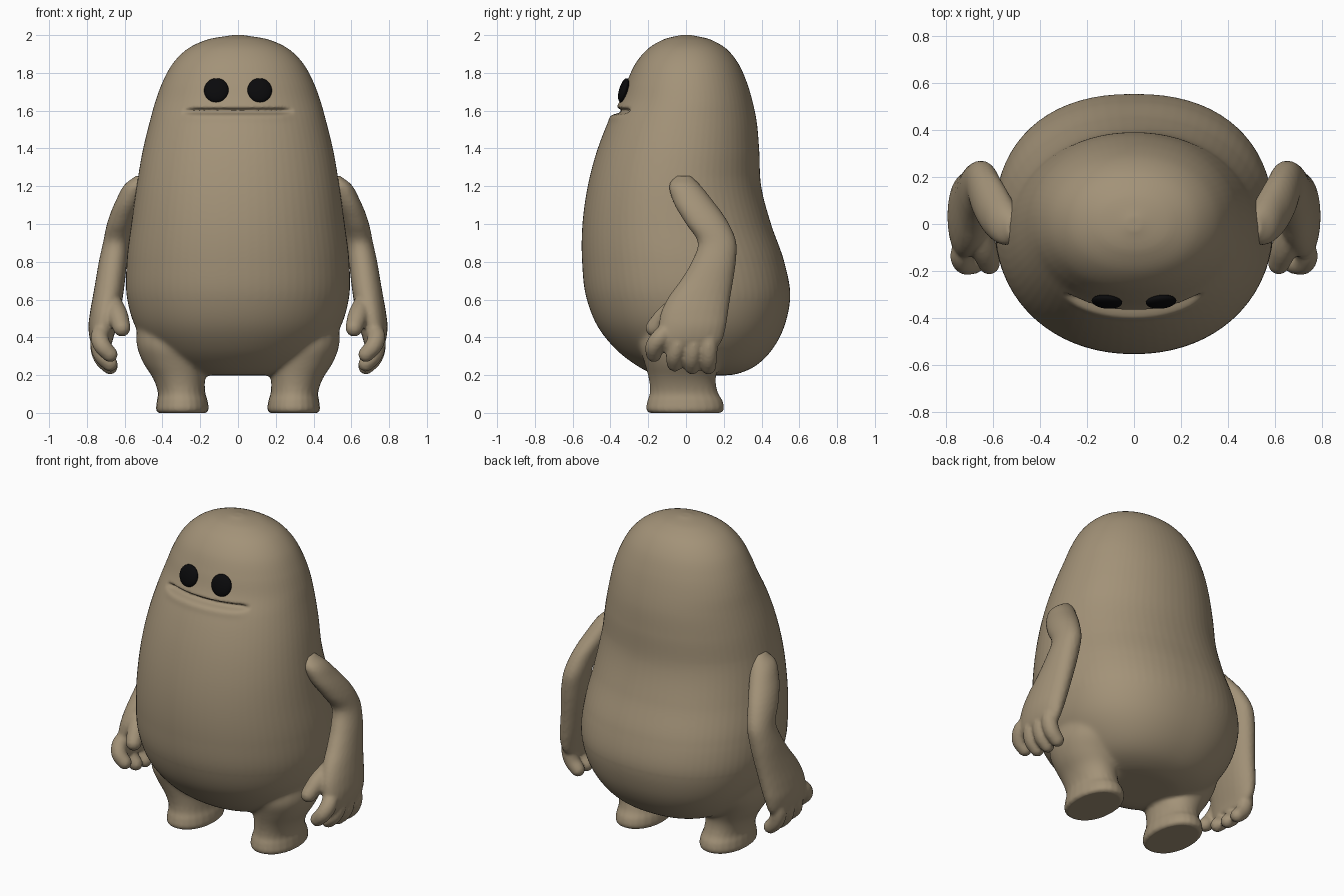
import bpy, math
from mathutils import Vector

if "Cube" in bpy.data.objects:
    bpy.data.objects.remove(bpy.data.objects["Cube"])


def material(name, color):
    m = bpy.data.materials.new(name)
    m.diffuse_color = (*color, 1)
    m.use_nodes = True
    m.node_tree.nodes["Principled BSDF"].inputs["Base Color"].default_value = m.diffuse_color
    return m


TAN = material("tan skin", (0.365, 0.289, 0.188))
BLACK = material("black eyes", (0.003, 0.003, 0.0035))


def smooth_keys(keys, n):
    """Smooth resampling of equal-length tuples, with slopes weighted by key spacing."""
    last = len(keys) - 1
    dist = [max(math.dist(keys[i], keys[i + 1]), 1e-4) for i in range(last)]

    def slope(i, c):
        if i in (0, last):
            j = min(i, last - 1)
            return (keys[j + 1][c] - keys[j][c]) / dist[j]
        a, b = dist[i - 1], dist[i]
        return ((keys[i][c] - keys[i - 1][c]) / a * b + (keys[i + 1][c] - keys[i][c]) / b * a) / (a + b)

    out = []
    for i in range(last):
        for s in range(n):
            t, h, row = s / n, dist[i], []
            for c in range(len(keys[0])):
                row.append((2 * t**3 - 3 * t**2 + 1) * keys[i][c] + (t**3 - 2 * t**2 + t) * h * slope(i, c)
                           + (3 * t**2 - 2 * t**3) * keys[i + 1][c] + (t**3 - t**2) * h * slope(i + 1, c))
            out.append(row)
    return out + [list(keys[-1])]


def sgnpow(v, e):
    return math.copysign(abs(v) ** e, v)


class Shell:
    """Collects closed lofted tubes into one mesh."""

    def __init__(self):
        self.v, self.f = [], []

    def rings(self, rings):
        base, n = len(self.v), len(rings[0])
        for r in rings:
            self.v += [tuple(p) for p in r]
        for j in range(len(rings) - 1):
            for i in range(n):
                k = (i + 1) % n
                a, b = base + j * n, base + (j + 1) * n
                self.f.append((a + i, a + k, b + k, b + i))
        last = base + (len(rings) - 1) * n
        self.f.append(tuple(reversed(range(base, base + n))))
        self.f.append(tuple(range(last, last + n)))

    def stack(self, keys, n=24, sub=4, power=lambda z, back: 2.1):
        """Horizontal ovals from bottom to top: z, cx, cy, rx, ry."""
        rings = []
        for z, cx, cy, rx, ry in smooth_keys(keys, sub):
            ring = []
            for i in range(n):
                a = 2 * math.pi * i / n
                e = 2 / power(z, math.sin(a) > 0)
                ring.append((cx + rx * sgnpow(math.cos(a), e), cy + ry * sgnpow(math.sin(a), e), z))
            rings.append(ring)
        self.rings(rings)

    def ball_chain(self, keys, n=14):
        """Round-ended tube along points: x, y, z, radius."""
        pts = smooth_keys(keys, 5)
        p = [Vector(k[:3]) for k in pts]
        d0, d1 = (p[1] - p[0]).normalized(), (p[-1] - p[-2]).normalized()
        r0, r1 = pts[0][3], pts[-1][3]
        path = [(p[0] - d0 * r0 * math.cos(t), r0 * math.sin(t)) for t in (0.15, 0.6, 1.1)]
        path += [(q, k[3]) for q, k in zip(p, pts)]
        path += [(p[-1] + d1 * r1 * math.cos(t), r1 * math.sin(t)) for t in (1.1, 0.6, 0.15)]
        rings = []
        for i, (c, r) in enumerate(path):
            d = (path[min(i + 1, len(path) - 1)][0] - path[max(i - 1, 0)][0]).normalized()
            u = d.cross(Vector((0, 1, 0))).normalized()
            w = d.cross(u)
            rings.append([c + r * (u * math.cos(2 * math.pi * j / n)
                                   + w * math.sin(2 * math.pi * j / n)) for j in range(n)])
        self.rings(rings)

    def build(self, name, voxel, smooth):
        me = bpy.data.meshes.new(name)
        me.from_pydata(self.v, [], self.f)
        me.materials.append(TAN)
        ob = bpy.data.objects.new(name, me)
        bpy.context.collection.objects.link(ob)
        rm = ob.modifiers.new("fuse", 'REMESH')
        rm.mode, rm.voxel_size, rm.use_smooth_shade = 'VOXEL', voxel, True
        bpy.context.view_layer.objects.active = ob
        bpy.ops.object.modifier_apply(modifier="fuse")
        sm = ob.modifiers.new("soften", 'SMOOTH')
        sm.factor, sm.iterations = 0.5, smooth
        return ob


def body_power(z, back):
    """Slightly squarer cross-section on the lower back."""
    return 2.1 + (0.2 * min(1, max(0, (1.25 - z) / 0.5)) if back else 0)


# Body: z, half width, front y, back y
profile = [(.198, .08, -.05, .14), (.206, .24, -.17, .27), (.25, .36, -.26, .37),
           (.34, .465, -.375, .46), (.47, .55, -.475, .525), (.62, .589, -.53, .552),
           (.8, .589, -.55, .52), (1.0, .565, -.548, .45), (1.2, .537, -.52, .398),
           (1.4, .502, -.467, .387), (1.55, .465, -.407, .373),
           (1.65, .437, -.352, .352), (1.75, .4, -.314, .322), (1.85, .345, -.267, .277),
           (1.92, .277, -.21, .222), (1.972, .175, -.13, .14), (2.0, .03, -.03, .03)]
body = Shell()
body.stack([(z, 0, (f + b) / 2, w, (b - f) / 2) for z, w, f, b in profile],
           n=72, sub=16, power=body_power)

# Mouth: a groove pressed into the front, fading at the corners
for i, (x, y, z) in enumerate(body.v):
    if y < 0 and abs(x) < 0.29 and 1.5 < z < 1.7:
        fade = min(1, (0.29 - abs(x)) / 0.06)
        groove = 0.06 * math.exp(-((z - 1.597) / 0.012) ** 2)
        lip = 0.005 * math.exp(-((z - 1.565) / 0.02) ** 2)
        body.v[i] = (x, y + fade * (groove - lip), z)

# Legs with flared feet, fused with the body
for s in (-1, 1):
    body.stack([(0.0, s * .295, -.005, .127, .188), (.012, s * .295, -.005, .137, .203),
                (.06, s * .295, -.005, .135, .2), (.1, s * .298, -.01, .126, .182),
                (.18, s * .312, -.02, .137, .178), (.26, s * .335, -.02, .165, .2),
                (.36, s * .36, -.01, .177, .235), (.46, s * .365, 0, .17, .22)], n=24, sub=4)
torso = body.build("body_and_legs", 0.0088, 2)

# Soft blend where the legs meet the belly
hips = torso.vertex_groups.new(name="hips")
hips.add([v.index for v in torso.data.vertices if 0.13 < v.co.z < 0.6], 1, 'REPLACE')
blend = torso.modifiers.new("blend_hips", 'SMOOTH')
blend.factor, blend.iterations, blend.vertex_group = 0.5, 40, "hips"

# Arms: bent sleeve, four curled fingers and a thumb
for s, side in ((-1, "left"), (1, "right")):
    arm = Shell()
    arm.stack([(.325, s * .712, .0, .035, .13), (.36, s * .722, .012, .052, .165),
               (.45, s * .718, .032, .074, .178), (.53, s * .704, .045, .08, .178),
               (.61, s * .69, .07, .08, .165), (.7, s * .676, .11, .078, .14),
               (.8, s * .662, .147, .075, .117), (.9, s * .645, .165, .07, .102),
               (1.0, s * .622, .114, .072, .114), (1.13, s * .572, .032, .072, .105),
               (1.21, s * .537, -.008, .062, .08), (1.255, s * .51, -.015, .03, .04)])
    for y0, y1, tip in ((-.1, -.17, .31), (-.03, -.06, .26), (.045, .032, .245), (.12, .118, .245)):
        arm.ball_chain([(s * .722, y0, .43, .048), (s * .733, (y0 + y1) / 2, tip + .09, .048),
                        (s * .715, y1, tip + .04, .046), (s * .678, y1, tip, .042)])
    arm.ball_chain([(s * .668, -.02, .58, .055), (s * .635, -.11, .51, .055),
                    (s * .615, -.168, .45, .047)])
    arm.build(side + "_arm", 0.011, 2)

# Eyes: flattened black buttons lying on the face
for s, side in ((-1, "left"), (1, "right")):
    bpy.ops.mesh.primitive_uv_sphere_add(segments=32, ring_count=16, radius=1,
                                         location=(s * .115, -.33, 1.708),
                                         rotation=(math.radians(-16), 0, s * math.radians(5)))
    eye = bpy.context.object
    eye.name = side + "_eye"
    eye.scale = (.065, .024, .066)
    eye.data.materials.append(BLACK)
    bpy.ops.object.shade_smooth()
